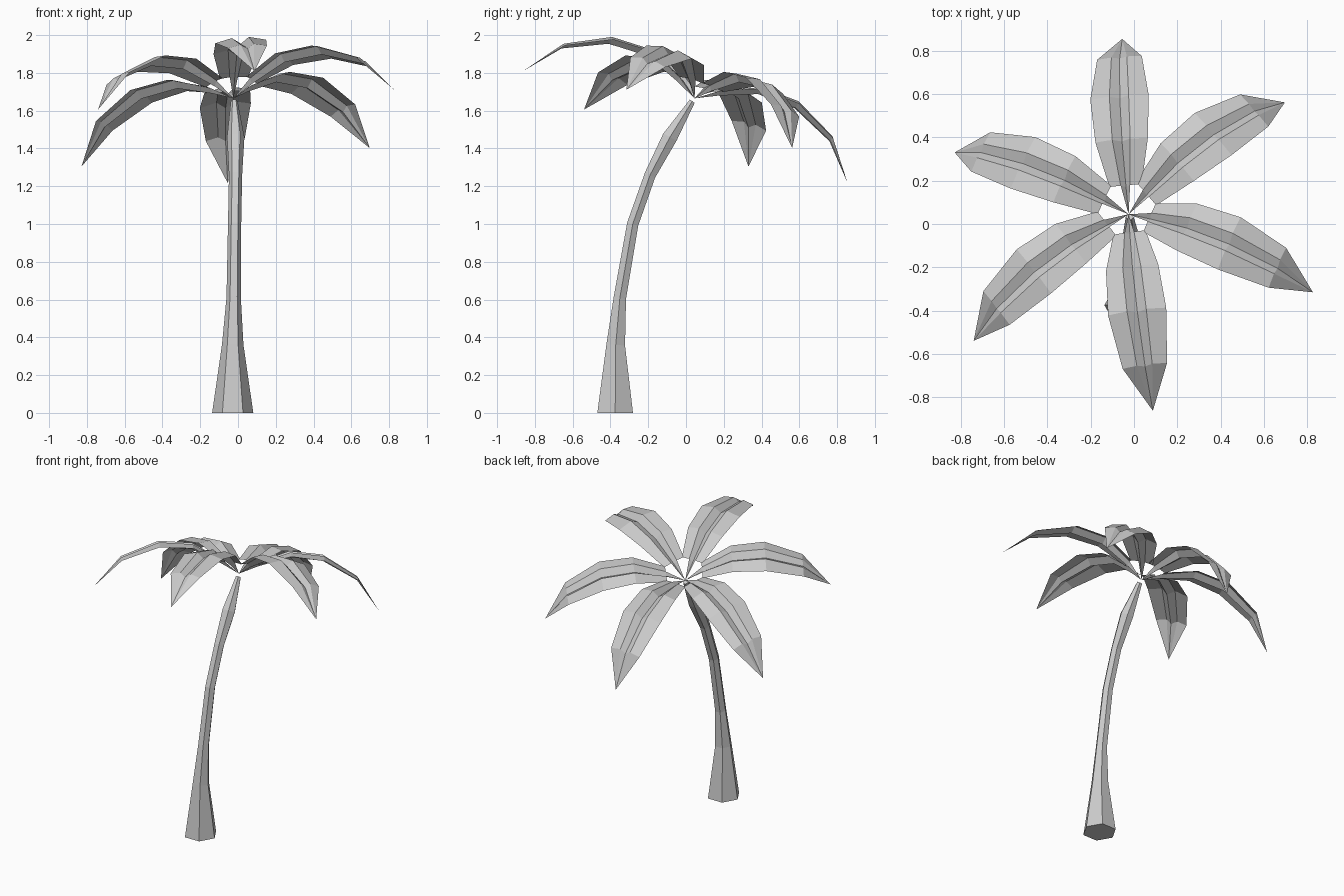
import bpy, math
from mathutils import Vector, Matrix

if "Cube" in bpy.data.objects:
    bpy.data.objects.remove(bpy.data.objects["Cube"])

CROWN = Vector((-0.025, 0.045, 1.665))
LEAN = Vector((0, 0, 1)).rotation_difference(Vector((-0.115, 0.335, 1))).to_matrix()


def add_mesh(name, verts, faces):
    mesh = bpy.data.meshes.new(name)
    mesh.from_pydata([tuple(v) for v in verts], [], faces)
    mesh.update()
    obj = bpy.data.objects.new(name, mesh)
    bpy.context.collection.objects.link(obj)
    return obj


# Trunk: six-sided rings along a leaning path (x, y, z, radius, tilt in degrees)
rings = [
    (-0.028, -0.375, 0.00, 0.109, 0),
    (-0.028, -0.372, 0.36, 0.057, 4),
    (-0.023, -0.350, 0.61, 0.038, 10),
    (-0.018, -0.282, 1.00, 0.035, 17),
    (-0.013, -0.190, 1.26, 0.035, 30),
    (-0.012, -0.085, 1.46, 0.046, 28),
    (-0.020, 0.033, 1.65, 0.018, 35),
]
verts, faces = [], []
for x, y, z, r, tilt in rings:
    turn = Matrix.Rotation(-math.radians(tilt), 3, 'X')
    for k in range(6):
        a = k * math.pi / 3
        verts.append(turn @ Vector((r * math.cos(a), r * math.sin(a), 0)) + Vector((x, y, z)))
for i in range(len(rings) - 1):
    for k in range(6):
        n = (k + 1) % 6
        faces.append((i * 6 + k, i * 6 + n, i * 6 + 6 + n, i * 6 + 6 + k))
faces.append(tuple(range(5, -1, -1)))
faces.append(tuple(range(len(verts) - 6, len(verts))))
add_mesh("trunk", verts, faces)

# Frond stations: distance out, height, half width, ridge half width, groove depth, edge droop
stations = [
    (0.115, 0.080, 0.075, 0.022, 0.025, 0.005),
    (0.312, 0.166, 0.122, 0.042, 0.035, 0.018),
    (0.525, 0.160, 0.136, 0.045, 0.035, 0.022),
    (0.755, 0.043, 0.104, 0.036, 0.024, 0.015),
]


def frond(name, azimuth):
    # M-shaped leaf section: edge, ridge, groove, ridge, edge
    verts = [(0, 0, 0), (0.912, 0, -0.163)]
    for d, h, w, rw, groove, droop in stations:
        verts += [(d, -w, h - droop), (d, -rw, h), (d, 0, h - groove),
                  (d, rw, h), (d, w, h - droop)]
    # Stem runs from the crown to the first station
    faces = [(0, 3, 4), (0, 4, 5)]
    last = len(stations) - 1
    for i in range(last):
        b = 2 + i * 5
        for k in range(4):
            faces.append((b + k, b + 5 + k, b + 6 + k, b + 1 + k))
    # Pointed tip
    b = 2 + last * 5
    for k in range(4):
        faces.append((b + k, 1, b + k + 1))
    place = LEAN @ Matrix.Rotation(math.radians(azimuth), 3, 'Z')
    add_mesh(name, [place @ Vector(v) + CROWN for v in verts], faces)


# Crown of six fronds, tilted with the trunk
for i, azimuth in enumerate((40, 94, 156, 217, 277, 338)):
    frond("frond_%d" % (i + 1), azimuth)
